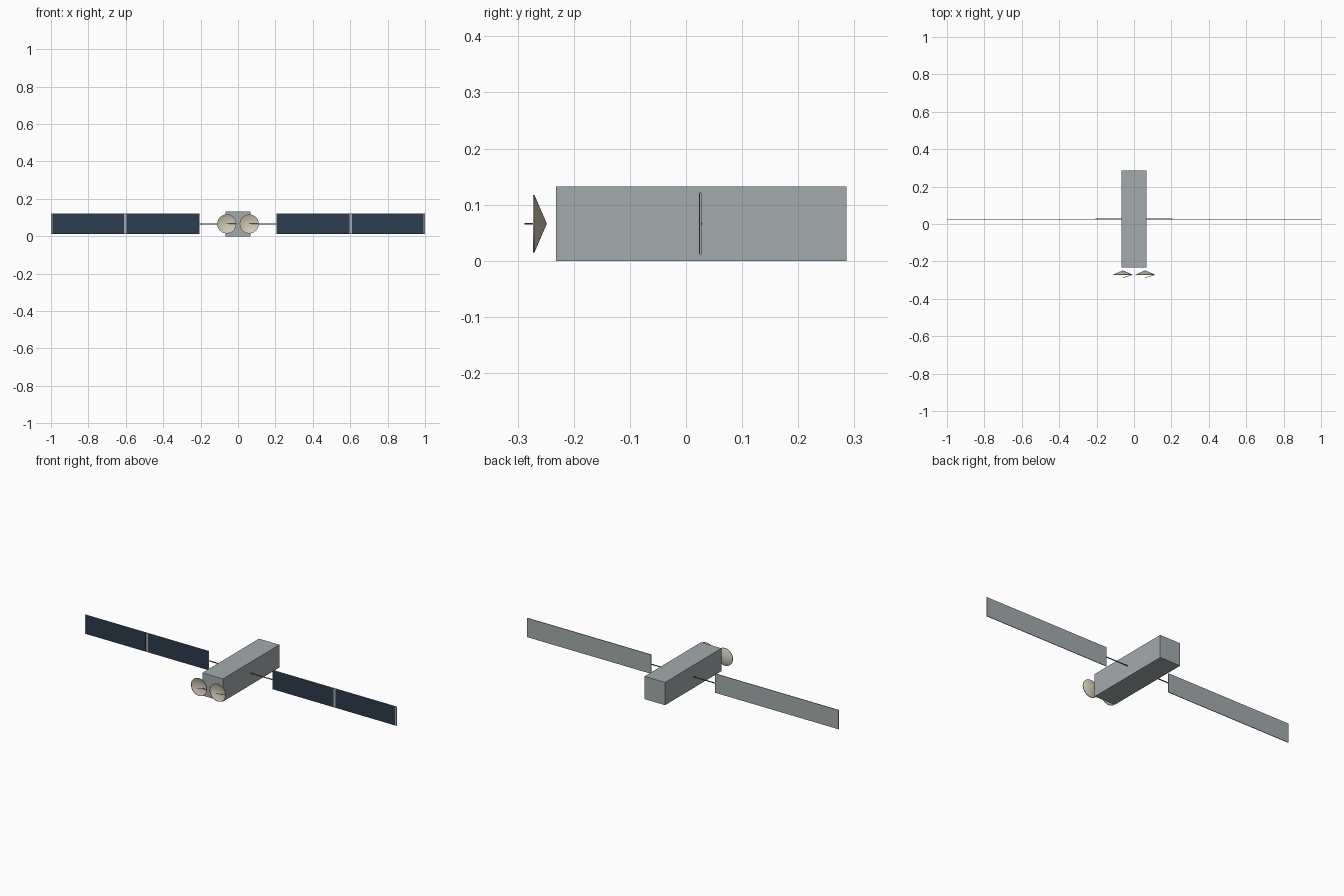
import bpy, bmesh, math
from mathutils import Vector

cube = bpy.data.objects.get("Cube")
if cube:
    bpy.data.objects.remove(cube, do_unlink=True)


def material(name, rgb):
    m = bpy.data.materials.new(name)
    m.use_nodes = True
    m.diffuse_color = (*rgb, 1)
    m.node_tree.nodes["Principled BSDF"].inputs["Base Color"].default_value = (*rgb, 1)
    return m


GREY = material("satellite grey", (0.37, 0.41, 0.42))
NAVY = material("solar cell navy", (0.025, 0.045, 0.075))
BEIGE = material("dish beige", (0.64, 0.59, 0.47))
DARK = material("strut dark grey", (0.12, 0.13, 0.14))

MID_Z = 0.066     # height of the centre line
WING_Y = 0.026    # depth of the solar wings


def finish(name, bm, mat):
    mesh = bpy.data.meshes.new(name)
    bm.to_mesh(mesh)
    bm.free()
    mesh.materials.append(mat)
    ob = bpy.data.objects.new(name, mesh)
    bpy.context.collection.objects.link(ob)
    return ob


def box(name, low, high, mat):
    low, high = Vector(low), Vector(high)
    bm = bmesh.new()
    bmesh.ops.create_cube(bm, size=1)
    for v in bm.verts:
        v.co = (low + high) / 2 + v.co * (high - low)
    return finish(name, bm, mat)


def rod(name, start, end, radius, mat, sides=8):
    start, end = Vector(start), Vector(end)
    axis = end - start
    bm = bmesh.new()
    bmesh.ops.create_cone(bm, cap_ends=True, segments=sides, radius1=radius,
                          radius2=radius, depth=axis.length)
    turn = axis.to_track_quat('Z', 'Y')
    for v in bm.verts:
        v.co = (start + end) / 2 + turn @ v.co
    return finish(name, bm, mat)


def dish(name, x):
    # shallow cone opening forward, with a narrow lip
    bm = bmesh.new()
    profile = [(0, -0.248), (0.051, -0.270), (0.051, -0.273)]
    verts = [bm.verts.new((x + r, y, MID_Z)) for r, y in profile]
    edges = [bm.edges.new(pair) for pair in zip(verts, verts[1:])]
    bmesh.ops.spin(bm, geom=verts + edges, cent=(x, 0, MID_Z), axis=(0, 1, 0),
                   angle=math.tau, steps=32)
    bmesh.ops.remove_doubles(bm, verts=bm.verts, dist=0.0002)
    bmesh.ops.recalc_face_normals(bm, faces=bm.faces)
    ob = finish(name, bm, BEIGE)
    bpy.ops.object.select_all(action='DESELECT')
    ob.select_set(True)
    bpy.context.view_layer.objects.active = ob
    bpy.ops.object.shade_smooth_by_angle(angle=math.radians(30))


# Main body
box("body", (-0.066, -0.232, 0), (0.066, 0.286, 0.132), GREY)

for side, s in (("left", 1), ("right", -1)):
    def span(a, b):
        return sorted((s * a, s * b))

    # Solar wing: boom, backing panel and two cell plates on its front
    rod(side + "_boom", (s * 0.06, WING_Y, MID_Z), (s * 0.206, WING_Y, MID_Z), 0.003, DARK)
    x0, x1 = span(0.205, 1.0)
    box(side + "_panel", (x0, 0.0245, 0.011), (x1, 0.028, 0.122), GREY)
    for part, a, b in (("inner", 0.209, 0.595), ("outer", 0.609, 0.992)):
        x0, x1 = span(a, b)
        box(f"{side}_{part}_cells", (x0, 0.0235, 0.013), (x1, 0.0246, 0.120), NAVY)

    # Dish with a feed arm running from its rim to the focus
    x = s * 0.06
    dish(side + "_dish", x)
    rod(side + "_feed_arm", (x + 0.05, -0.272, MID_Z), (x, -0.287, MID_Z), 0.0015, DARK, 6)
